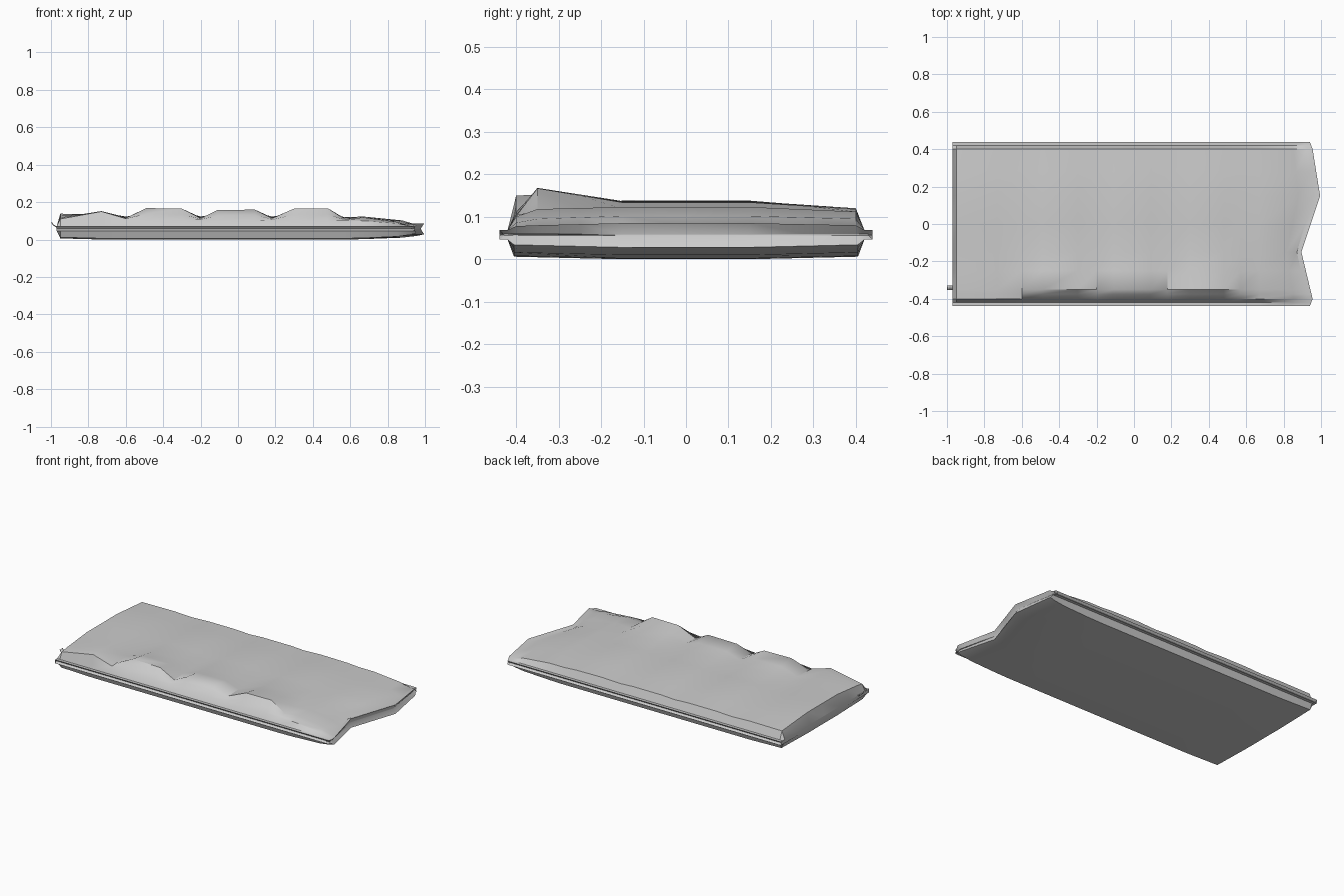
import bpy, bmesh

if "Cube" in bpy.data.objects:
    bpy.data.objects.remove(bpy.data.objects["Cube"])

YS = [-.40, -.35, -.15, .15, .40]          # rows running along the packet


def lerp(x, pts):
    for (a, u), (b, v) in zip(pts, pts[1:]):
        if x <= b:
            return u + (v - u) * max(0, (x - a) / (b - a))
    return pts[-1][1]


def finish(bm, name):
    bmesh.ops.recalc_face_normals(bm, faces=bm.faces)
    me = bpy.data.meshes.new(name)
    bm.to_mesh(me)
    bm.free()
    ob = bpy.data.objects.new(name, me)
    bpy.context.collection.objects.link(ob)
    bpy.context.view_layer.objects.active = ob
    ob.select_set(True)
    bpy.ops.object.shade_smooth_by_angle(angle=0.6)
    ob.select_set(False)
    return ob


# Stations: x, top heights (front edge, front bulge, middle, back), bottom height
STATIONS = [
    (-.97, .068, .068, .068, .068, .047),
    (-.95, .110, .118, .138, .118, .006),
    (-.73, .150, .152, .135, .120, 0),
    (-.60, .112, .115, .123, .115, 0),
    (-.49, .108, .168, .137, .120, 0),
    (-.30, .105, .165, .136, .120, 0),
    (-.20, .106, .114, .123, .115, 0),
    (-.11, .102, .157, .135, .120, 0),
    (.09, .102, .160, .135, .120, 0),
    (.18, .106, .114, .123, .115, 0),
    (.30, .102, .165, .135, .120, 0),
    (.48, .102, .167, .134, .118, 0),
    (.57, .104, .109, .119, .112, 0),
    (.67, .100, .118, .123, .112, .002),
    (.85, .086, .095, .102, .095, .010),
    (.92, .072, .074, .077, .073, .020),
    (.95, .078, .080, .085, .080, .028),
    (.935, .059, .059, .059, .059, .056),   # slot between the torn lips
]
TEAR = [(-.44, .94), (-.40, .955), (-.15, .895), (.15, .995), (.40, .955), (.44, .94)]


def warp(x, y):
    """Stretch the right end to follow the torn edge."""
    return x if x < .67 else .67 + (x - .67) * (lerp(y, TEAR) - .67) / .28


def ring(x, edge, bulge, mid, back, low):
    tops = list(zip(YS, (edge, bulge, mid, mid, back)))
    slot = x == .935
    hi, lo = (.059, .056) if slot else (.069, .046)
    rim = [(.42, hi), (.439, hi), (.428, .0575), (.439, lo), (.42, lo)]
    ys = [-.40, -.375, -.35, -.25, -.15, 0, .15, .28, .40]
    pts = [(y, lerp(y, tops)) for y in ys]
    pts += rim
    pts += [(.405, low + .006 * (not slot)), (.15, low), (-.15, low), (-.405, low + .006 * (not slot))]
    pts += [(-y, z) for y, z in reversed(rim)]
    return [(warp(x, y), y, z) for y, z in pts]


# Packet body
bm = bmesh.new()
rings = [[bm.verts.new(p) for p in ring(*s)] for s in STATIONS]
for a, b in zip(rings, rings[1:]):
    for i in range(len(a)):
        j = (i + 1) % len(a)
        bm.faces.new((a[i], a[j], b[j], b[i]))
bm.faces.new(rings[0])
bm.faces.new(rings[-1])
bmesh.ops.triangulate(bm, faces=[f for f in bm.faces if len(f.verts) > 4])
finish(bm, "packet_body")

# Curled pull tab at the left end
bm = bmesh.new()
path = [(-.955, .058), (-.975, .066), (-.988, .075), (-1.0, .09)]
rows = [[bm.verts.new((x, y, z)) for y in (-.352, -.328)] for x, z in path]
for a, b in zip(rows, rows[1:]):
    bm.faces.new((a[0], a[1], b[1], b[0]))
tab = finish(bm, "pull_tab")
mod = tab.modifiers.new("thickness", 'SOLIDIFY')
mod.thickness = .006
